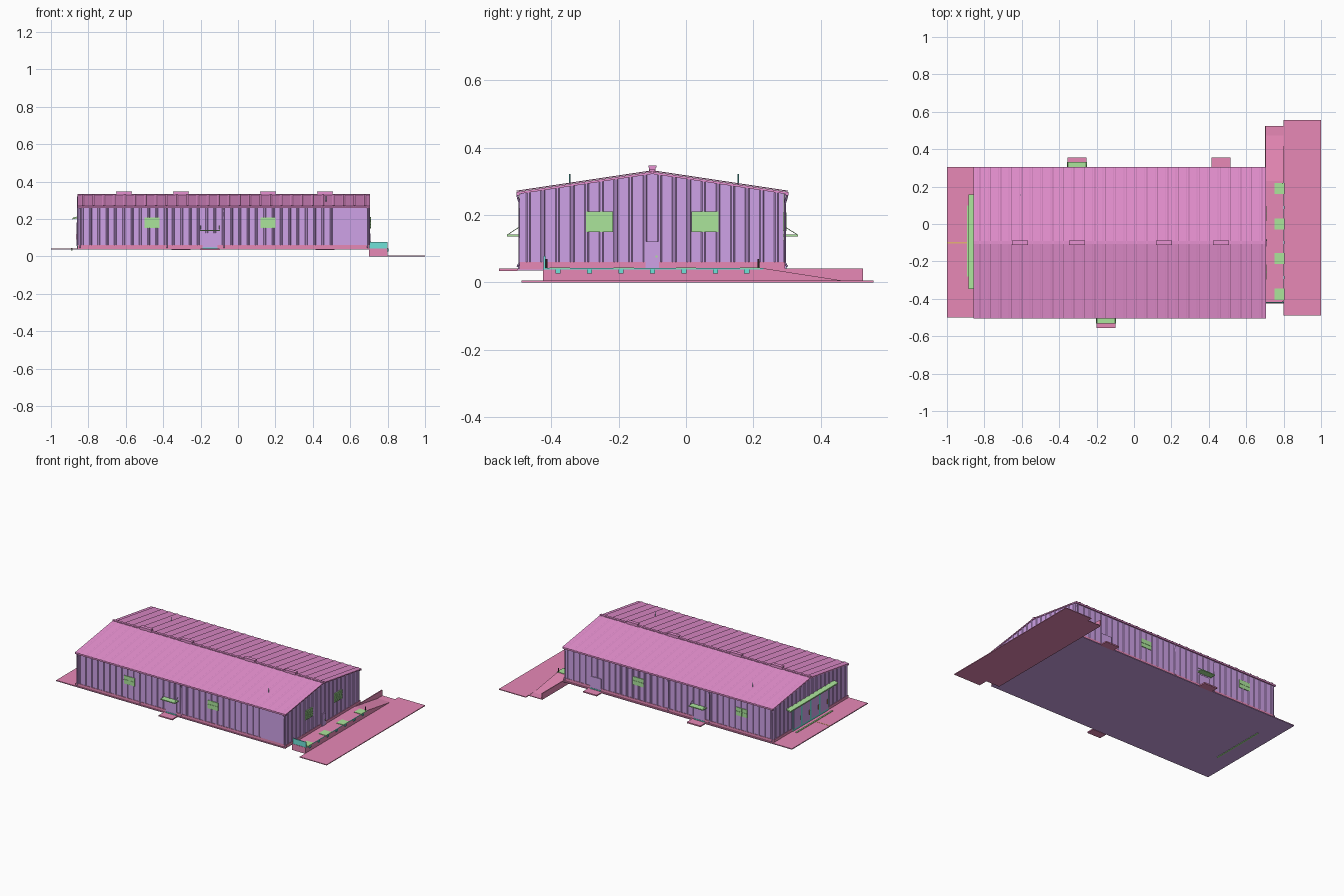
import bpy, bmesh
from mathutils import Vector

cube = bpy.data.objects.get("Cube")
if cube:
    bpy.data.objects.remove(cube, do_unlink=True)


def material(name, rgb):
    m = bpy.data.materials.new(name)
    m.use_nodes = True
    m.diffuse_color = (*rgb, 1)
    m.node_tree.nodes["Principled BSDF"].inputs["Base Color"].default_value = (*rgb, 1)
    return m


ROOF = material("roof pink", (0.88, 0.31, 0.70))
SLAB = material("slab rose", (0.80, 0.25, 0.47))
WALL = material("wall lavender", (0.62, 0.36, 0.80))
GREEN = material("trim green", (0.41, 0.78, 0.33))
TEAL = material("rail teal", (0.16, 0.76, 0.69))
ORANGE = material("marking orange", (0.80, 0.45, 0.18))
DARK = material("dark iron", (0.09, 0.05, 0.05))


def finish(name, bm, mat):
    me = bpy.data.meshes.new(name)
    bm.to_mesh(me)
    bm.free()
    me.materials.append(mat)
    ob = bpy.data.objects.new(name, me)
    bpy.context.collection.objects.link(ob)


def box(name, x, y, z, mat):
    bm = bmesh.new()
    bmesh.ops.create_cube(bm, size=1)
    for v in bm.verts:
        v.co = [r[0] + (c + 0.5) * (r[1] - r[0]) for r, c in zip((x, y, z), v.co)]
    finish(name, bm, mat)


def prism(name, axis, span, profile, mat):
    """Extrude a closed profile of the two other coordinates along an axis."""
    bm = bmesh.new()
    ends = []
    for s in span:
        ends.append([bm.verts.new((s, a, b) if axis == "x" else (a, s, b)) for a, b in profile])
    lo, hi = ends
    bm.faces.new(lo)
    bm.faces.new(hi)
    n = len(lo)
    for i in range(n):
        j = (i + 1) % n
        bm.faces.new((lo[i], lo[j], hi[j], hi[i]))
    bmesh.ops.recalc_face_normals(bm, faces=bm.faces)
    finish(name, bm, mat)


def rod(name, points, radius, mat):
    cu = bpy.data.curves.new(name, "CURVE")
    cu.dimensions = "3D"
    cu.bevel_depth = radius
    cu.bevel_resolution = 0
    cu.use_fill_caps = True
    sp = cu.splines.new("POLY")
    sp.points.add(len(points) - 1)
    for p, co in zip(sp.points, points):
        p.co = (*co, 1)
    cu.materials.append(mat)
    ob = bpy.data.objects.new(name, cu)
    bpy.context.collection.objects.link(ob)


def ribbed(name, start, end, top, mat, pitch=0.045, depth=0.004):
    """Sheet with narrow trapezoid ribs from a base line up to top(point)."""
    start, end = Vector(start), Vector(end)
    n = round((end - start).length / pitch)
    up = (top(start) - start).normalized()
    out = (end - start).normalized().cross(up)
    bm = bmesh.new()
    last = None
    for i in range(n):
        for f, d in ((0, 0), (0.35, 0), (0.43, 1), (0.57, 1), (0.65, 0), (1, 0)):
            if i and f == 0:
                continue
            p = start.lerp(end, (i + f) / n)
            off = out * depth * d
            pair = (bm.verts.new(p + off), bm.verts.new(top(p) + off))
            if last:
                bm.faces.new((last[0], pair[0], pair[1], last[1]))
            last = pair
    finish(name, bm, mat)


# Main dimensions
X0, X1, Y0, Y1 = -0.855, 0.70, -0.49, 0.29
RIDGE, EAVE, PEAK, FLOOR, BASE = -0.10, 0.262, 0.322, 0.042, 0.06


def roof_z(y):
    return PEAK - (PEAK - EAVE) * abs(y - RIDGE) / 0.4


# Floor, apron and plinth
box("floor_underside", (-1, X1), (-0.5, 0.305), (0.036, 0.039), WALL)
box("floor_slab", (-1, X1), (-0.5, 0.305), (0.039, FLOOR), SLAB)
box("floor_marking", (-1, -0.89), (RIDGE - 0.003, RIDGE + 0.003), (FLOOR, 0.043), ORANGE)
box("plinth", (X0 - 0.004, X1 + 0.004), (Y0 - 0.004, Y1 + 0.004), (FLOOR, BASE), SLAB)

# Wall core and ribbed cladding
prism("wall_core", "x", (X0, X1),
      [(Y0, BASE), (Y1, BASE), (Y1, roof_z(Y1)), (RIDGE, PEAK), (Y0, roof_z(Y0))], WALL)


def to_roof(p):
    return Vector((p.x, p.y, roof_z(p.y)))


e = 0.001
ribbed("front_cladding", (X0, Y0 - e, BASE), (0.52, Y0 - e, BASE), to_roof, WALL)
box("front_plain_panel", (0.52, X1), (Y0 - 0.004, Y0), (BASE, EAVE), WALL)
ribbed("back_cladding", (X1, Y1 + e, BASE), (X0, Y1 + e, BASE), to_roof, WALL)
for nm, x, ya, yb in (("left", X1 + e, Y0, Y1), ("right", X0 - e, Y1, Y0)):
    mid = (x, RIDGE, BASE)
    ribbed(nm + "_cladding_a", (x, ya, BASE), mid, to_roof, WALL)
    ribbed(nm + "_cladding_b", mid, (x, yb, BASE), to_roof, WALL)

# Roof slab, ribbed sheets, gutters and ridge
T = 0.007
R0, R1 = X0 - 0.002, X1 + 0.006
ya, yb = RIDGE - 0.403, RIDGE + 0.403
prism("roof_slab", "x", (R0, R1),
      [(ya, roof_z(ya)), (RIDGE, PEAK), (yb, roof_z(yb)),
       (yb, roof_z(yb) + T), (RIDGE, PEAK + T), (ya, roof_z(ya) + T)], ROOF)


def to_ridge(p):
    return Vector((p.x, RIDGE, PEAK + T + e))


za = roof_z(ya) + T + e
ribbed("front_roof_sheet", (R0, ya, za), (R1, ya, za), to_ridge, ROOF, 0.055, 0.003)
ribbed("back_roof_sheet", (R1, yb, za), (R0, yb, za), to_ridge, ROOF, 0.055, 0.003)
box("ridge_cap", (R0, R1), (RIDGE - 0.008, RIDGE + 0.008), (PEAK + T, PEAK + 0.013), ROOF)
for x in (-0.61, -0.305, 0.16, 0.465):
    box("ridge_vent", (x - 0.04, x + 0.04), (RIDGE - 0.01, RIDGE + 0.01), (PEAK, 0.342), ROOF)
    box("ridge_vent_cap", (x - 0.042, x + 0.042), (RIDGE - 0.012, RIDGE + 0.012), (0.342, 0.347), ROOF)
for x, y in ((-0.605, 0.155), (0.47, -0.345)):
    rod("roof_mast", [(x, y, roof_z(y)), (x, y, 0.322)], 0.002, TEAL)

# Gutters and downpipes on both long sides
for nm, y, s in (("front", Y0, -1), ("back", Y1, 1)):
    box(nm + "_gutter", (R0, R1), sorted((y + s * 0.005, y + s * 0.014)), (0.258, 0.268), ROOF)
    for x in (-0.845, -0.38, -0.075, 0.692):
        rod(nm + "_downpipe", [(x, y + s * 0.011, 0.258), (x, y + s * 0.004, 0.235),
                               (x, y + s * 0.004, 0.058), (x, y + s * 0.011, 0.046)], 0.003, WALL)


# Windows on the long walls
def window(name, x, y, s):
    box(name + "_pane", (x - 0.04, x + 0.04), sorted((y, y + s * 0.006)), (0.153, 0.207), GREEN)
    f = sorted((y, y + s * 0.008))
    box(name + "_bar", (x - 0.04, x + 0.04), f, (0.178, 0.182), GREEN)
    box(name + "_mullion", (x - 0.002, x + 0.002), f, (0.153, 0.207), GREEN)


for x in (-0.46, 0.16):
    window("front_window", x, Y0, -1)
for x in (-0.62, 0.15):
    window("back_window", x, Y1, 1)


# Side doors with steps and optional canopy
def side_door(name, x, y, s, canopy):
    def out(a, b):
        return sorted((y + s * a, y + s * b))
    box(name, (x - 0.04, x + 0.04), out(0, 0.007), (FLOOR, 0.125), WALL)
    box(name + "_threshold", (x - 0.04, x + 0.04), out(0, 0.009), (FLOOR, 0.049), TEAL)
    box(name + "_step", (x - 0.05, x + 0.05), out(0.01, 0.065), (0.034, FLOOR), SLAB)
    if canopy:
        box(name + "_canopy", (x - 0.053, x + 0.053), out(0, 0.042), (0.136, 0.142), GREEN)
        for dx in (-0.05, 0.05):
            rod(name + "_canopy_stay", [(x + dx, y + s * 0.004, 0.165),
                                        (x + dx, y + s * 0.04, 0.142)], 0.001, GREEN)


side_door("front_door", -0.15, Y0, -1, True)
side_door("back_door", -0.305, Y1, 1, True)
side_door("back_service_door", 0.465, Y1, 1, False)

# Left gable: louvred openings and door
for y in (-0.257, 0.057):
    box("louvre_backing", (X1, X1 + 0.006), (y - 0.04, y + 0.04), (0.15, 0.21), GREEN)
    for i in range(7):
        z = 0.151 + i * 0.0085
        box("louvre_slat", (X1, X1 + 0.009), (y - 0.04, y + 0.04), (z, z + 0.006), GREEN)
    box("louvre_mullion", (X1, X1 + 0.01), (y - 0.002, y + 0.002), (0.15, 0.21), GREEN)
box("gable_door", (X1, X1 + 0.008), (-0.12, -0.08), (FLOOR, 0.122), WALL)
box("gable_door_handle", (X1, X1 + 0.012), (-0.09, -0.084), (0.074, 0.08), GREEN)

# Right gable: wide sliding doors under a long canopy
for i in range(4):
    y = -0.28 + i * 0.095
    box("sliding_door_frame", (X0 - 0.007, X0), (y, y + 0.094), (FLOOR, 0.19), TEAL)
    box("sliding_door_panel", (X0 - 0.009, X0), (y + 0.008, y + 0.086), (0.055, 0.182), WALL)
    box("sliding_door_handle", (X0 - 0.012, X0), (y + 0.012, y + 0.017), (0.09, 0.12), ORANGE)
box("door_track", (X0 - 0.039, X0 - 0.029), (-0.28, 0.10), (0.033, 0.046), GREEN)
prism("long_canopy", "y", (-0.348, 0.158),
      [(X0, 0.215), (-0.886, 0.206), (-0.886, 0.198), (X0, 0.205)], GREEN)

# Loading dock with levelling plates, bumpers and end rails
box("ground_apron", (0.80, 1.0), (-0.488, 0.557), (0, 0.005), SLAB)
box("loading_dock", (X1, 0.80), (-0.425, 0.23), (0, FLOOR), SLAB)
prism("dock_ramp", "x", (X1, 0.80), [(0.23, 0), (0.50, 0), (0.23, FLOOR)], SLAB)
box("ramp_wall", (X1, X1 + 0.006), (0.23, 0.525), (0, FLOOR), SLAB)
box("ramp_floor", (X1, 0.80), (0.23, 0.525), (0, 0.004), SLAB)
box("dock_edge", (0.799, 0.802), (-0.425, 0.23), (0.039, 0.0425), TEAL)
for y in (-0.375, -0.185, 0.0, 0.19):
    box("dock_plate", (0.75, 0.804), (y - 0.03, y + 0.03), (FLOOR, 0.045), GREEN)
for i in range(7):
    y = -0.38 + i * 0.0935
    box("dock_bumper", (0.80, 0.805), (y - 0.008, y + 0.008), (0.027, 0.039), TEAL)
box("dock_end_rail", (X1, 0.80), (-0.423, -0.418), (FLOOR, 0.078), TEAL)
for y in (-0.414, 0.216):
    rod("dock_post", [(0.795, y, FLOOR), (0.795, y, 0.07)], 0.003, DARK)
